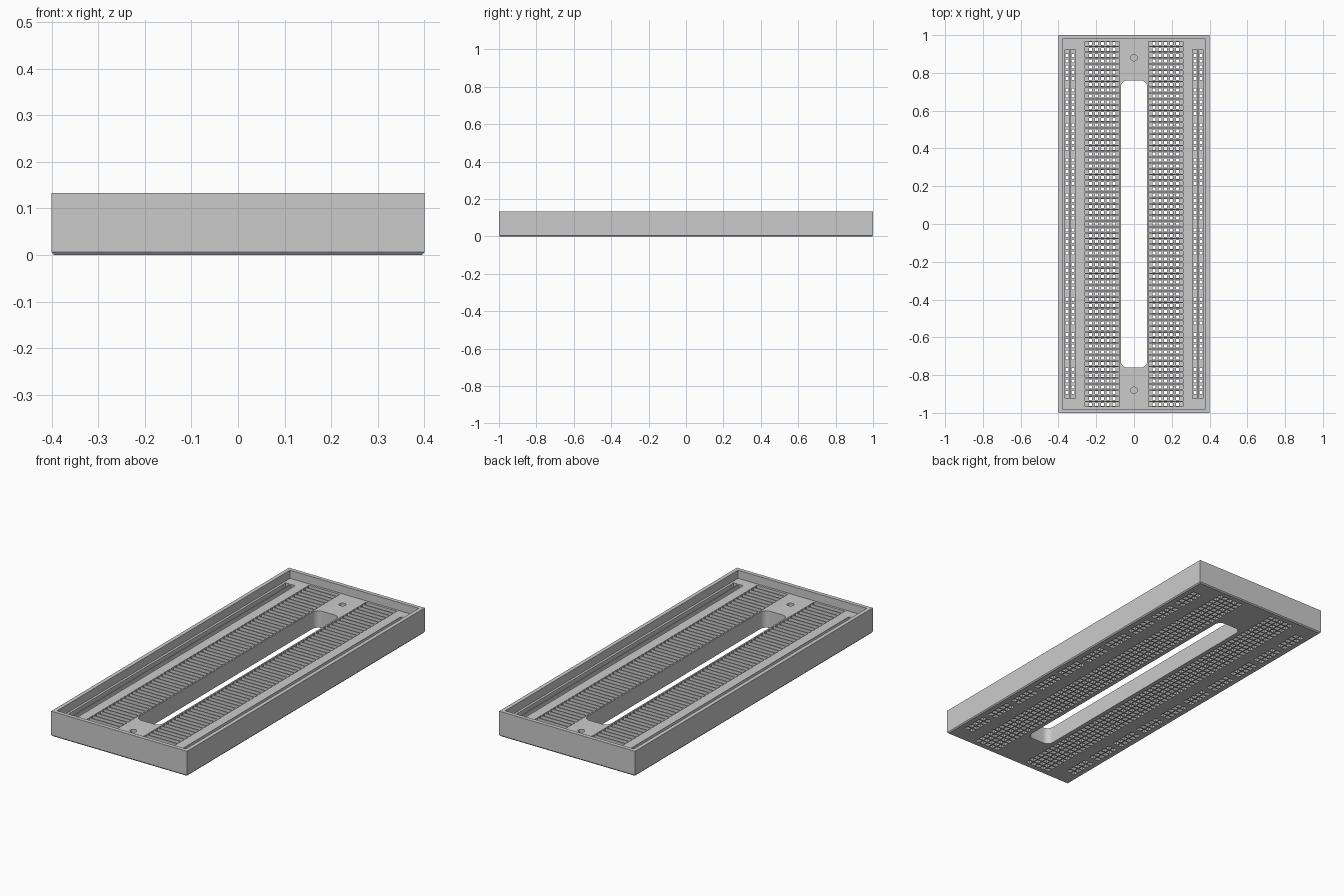
import bpy, bmesh, math

if "Cube" in bpy.data.objects:
    bpy.data.objects.remove(bpy.data.objects["Cube"])

PITCH = 0.0308
FLOOR_Z = 0.09      # recessed floor inside the rim
POCKET_Z = 0.03     # bottom of the contact pockets

grey = bpy.data.materials.new("light_grey_plastic")
grey.diffuse_color = (0.6, 0.6, 0.6, 1)
grey.use_nodes = True
grey.node_tree.nodes["Principled BSDF"].inputs["Base Color"].default_value = grey.diffuse_color


def rect(hx, hy):
    return [(-hx, -hy), (hx, -hy), (hx, hy), (-hx, hy)]


def rounded(hx, hy, r, n=8):
    pts = []
    for q, (sx, sy) in enumerate([(1, 1), (-1, 1), (-1, -1), (1, -1)]):
        for i in range(n + 1):
            a = math.pi / 2 * (q + i / n)
            pts.append((sx * (hx - r) + r * math.cos(a), sy * (hy - r) + r * math.sin(a)))
    return pts


def circle(r, n):
    return [(r * math.cos(2 * math.pi * i / n), r * math.sin(2 * math.pi * i / n)) for i in range(n)]


def loft(bm, cx, cy, sections):
    """Closed solid through stacked (z, outline) sections."""
    rings = [[bm.verts.new((cx + x, cy + y, z)) for x, y in pts] for z, pts in sections]
    n = len(rings[0])
    bm.faces.new(rings[0][::-1])
    bm.faces.new(rings[-1])
    for a, b in zip(rings, rings[1:]):
        for i in range(n):
            j = (i + 1) % n
            bm.faces.new((a[i], a[j], b[j], b[i]))


def make_object(name, bm):
    mesh = bpy.data.meshes.new(name)
    bm.to_mesh(mesh)
    bm.free()
    mesh.materials.append(grey)
    ob = bpy.data.objects.new(name, mesh)
    bpy.context.collection.objects.link(ob)
    return ob


def cut(body, bm):
    cutter = make_object("cutter", bm)
    cutter.hide_render = True
    mod = body.modifiers.new("cut", 'BOOLEAN')
    mod.operation = 'DIFFERENCE'
    mod.solver = 'MANIFOLD'
    mod.object = cutter
    bpy.context.view_layer.objects.active = body
    bpy.ops.object.modifier_apply(modifier=mod.name)
    bpy.data.objects.remove(cutter)


# Body with a small chamfer round the lower edge
bm = bmesh.new()
loft(bm, 0, 0, [(0, rect(0.395, 0.995)), (0.006, rect(0.4, 1.0)), (0.133, rect(0.4, 1.0))])
body = make_object("board_body", bm)

# Shallow recess that leaves the rim
bm = bmesh.new()
loft(bm, 0, 0, [(FLOOR_Z, rect(0.379, 0.979)), (0.2, rect(0.379, 0.979))])
cut(body, bm)

ROWS = [(i - 31) * PITCH for i in range(63)]
RAIL_X = (0.323, 0.354)

# Central slot, blind screw holes, row pockets and rail pockets
bm = bmesh.new()
loft(bm, 0, 0, [(-0.1, rounded(0.07, 0.76, 0.035)), (0.11, rounded(0.07, 0.76, 0.035))])
for side in (-1, 1):
    loft(bm, 0, side * 0.88, [(0.03, circle(0.017, 16)), (0.11, circle(0.017, 16))])
    for y in ROWS:
        loft(bm, side * 0.168, y, [(POCKET_Z, rect(0.091, 0.012)), (0.11, rect(0.091, 0.012))])
    for x in RAIL_X:
        loft(bm, side * x, 0, [(POCKET_Z, rect(0.0125, 0.925)), (0.11, rect(0.0125, 0.925))])
cut(body, bm)

# Square pin holes with flared mouths on the underside
bm = bmesh.new()


def pin_hole(x, y):
    small, flare = rect(0.008, 0.008), rect(0.012, 0.012)
    loft(bm, x, y, [(-0.01, flare), (0.001, flare), (0.009, small), (0.05, small)])


for side in (-1, 1):
    for y in ROWS:
        for c in range(-2, 3):
            pin_hole(side * 0.168 + c * PITCH, y)
    # Rails: ten groups of five holes
    for x in RAIL_X:
        for i in range(59):
            if i % 6 != 5:
                pin_hole(side * x, (i - 29) * PITCH)
cut(body, bm)

# Smooth only the rounded slot ends and screw holes
bpy.context.view_layer.objects.active = body
body.select_set(True)
bpy.ops.object.shade_smooth_by_angle(angle=math.radians(30))
